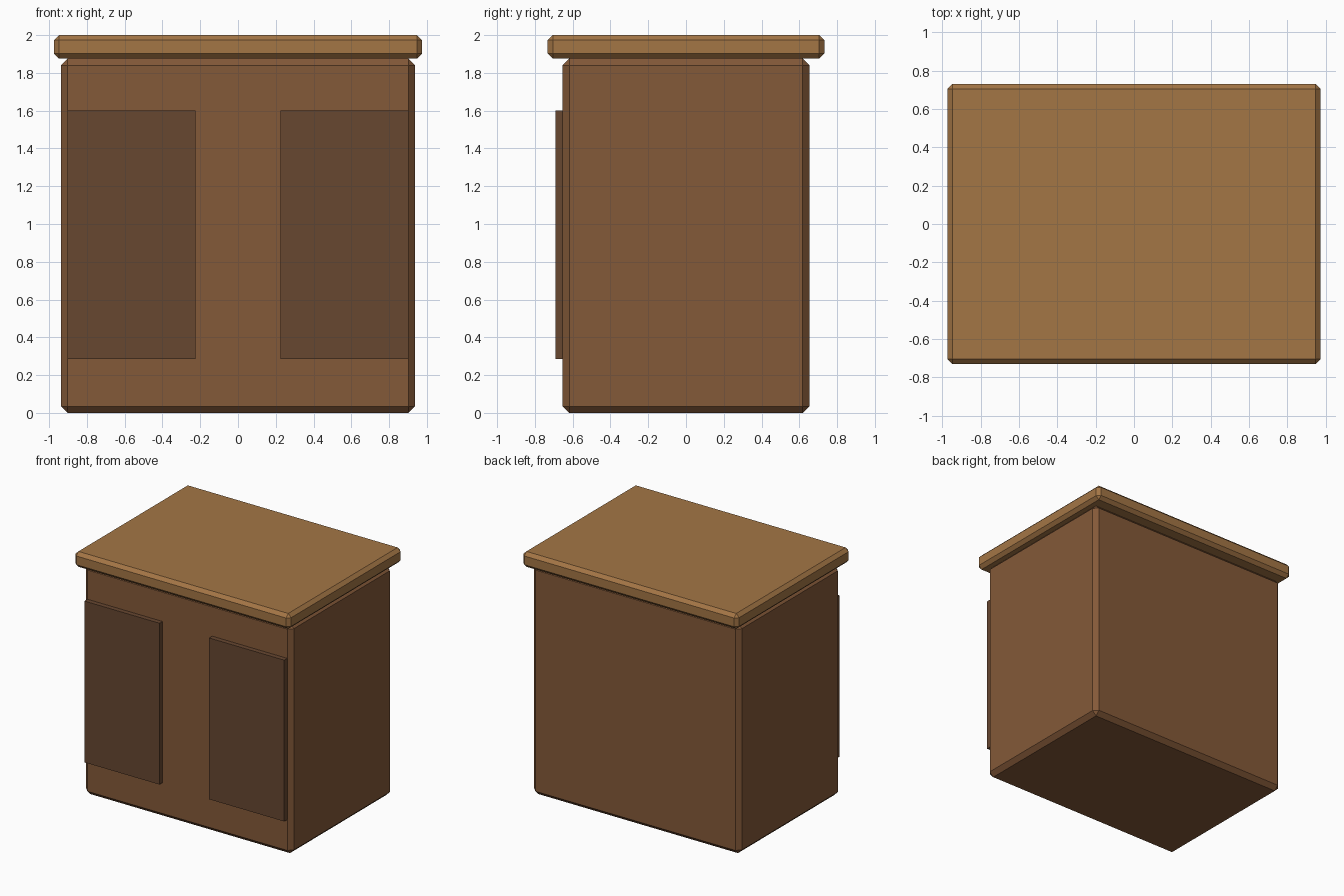
import bpy, bmesh

if "Cube" in bpy.data.objects:
    bpy.data.objects.remove(bpy.data.objects["Cube"])


def material(name, rgb):
    m = bpy.data.materials.new(name)
    m.diffuse_color = (*rgb, 1)
    m.use_nodes = True
    m.node_tree.nodes["Principled BSDF"].inputs["Base Color"].default_value = m.diffuse_color
    return m


def box(name, lo, hi, mat, chamfer=0):
    bm = bmesh.new()
    bmesh.ops.create_cube(bm, size=1)
    for v in bm.verts:
        v.co = [hi[i] if v.co[i] > 0 else lo[i] for i in range(3)]
    if chamfer:
        bmesh.ops.bevel(bm, geom=bm.edges[:], offset=chamfer, segments=1,
                        affect='EDGES', profile=0.5)
    me = bpy.data.meshes.new(name)
    bm.to_mesh(me)
    bm.free()
    me.materials.append(mat)
    ob = bpy.data.objects.new(name, me)
    bpy.context.collection.objects.link(ob)
    return ob


body_wood = material("body_wood", (0.23, 0.10, 0.04))
top_wood = material("top_wood", (0.37, 0.18, 0.06))
door_wood = material("door_wood", (0.135, 0.063, 0.03))

# Chamfered carcass and overhanging worktop
box("cabinet_body", (-0.937, -0.653, 0), (0.937, 0.653, 1.875), body_wood, 0.035)
box("worktop", (-0.974, -0.732, 1.875), (0.974, 0.732, 2.0), top_wood, 0.027)

# Two plain door panels on the front
for side, x in (("left", -0.563), ("right", 0.563)):
    box(side + "_door", (x - 0.339, -0.692, 0.286), (x + 0.339, -0.64, 1.602), door_wood)
